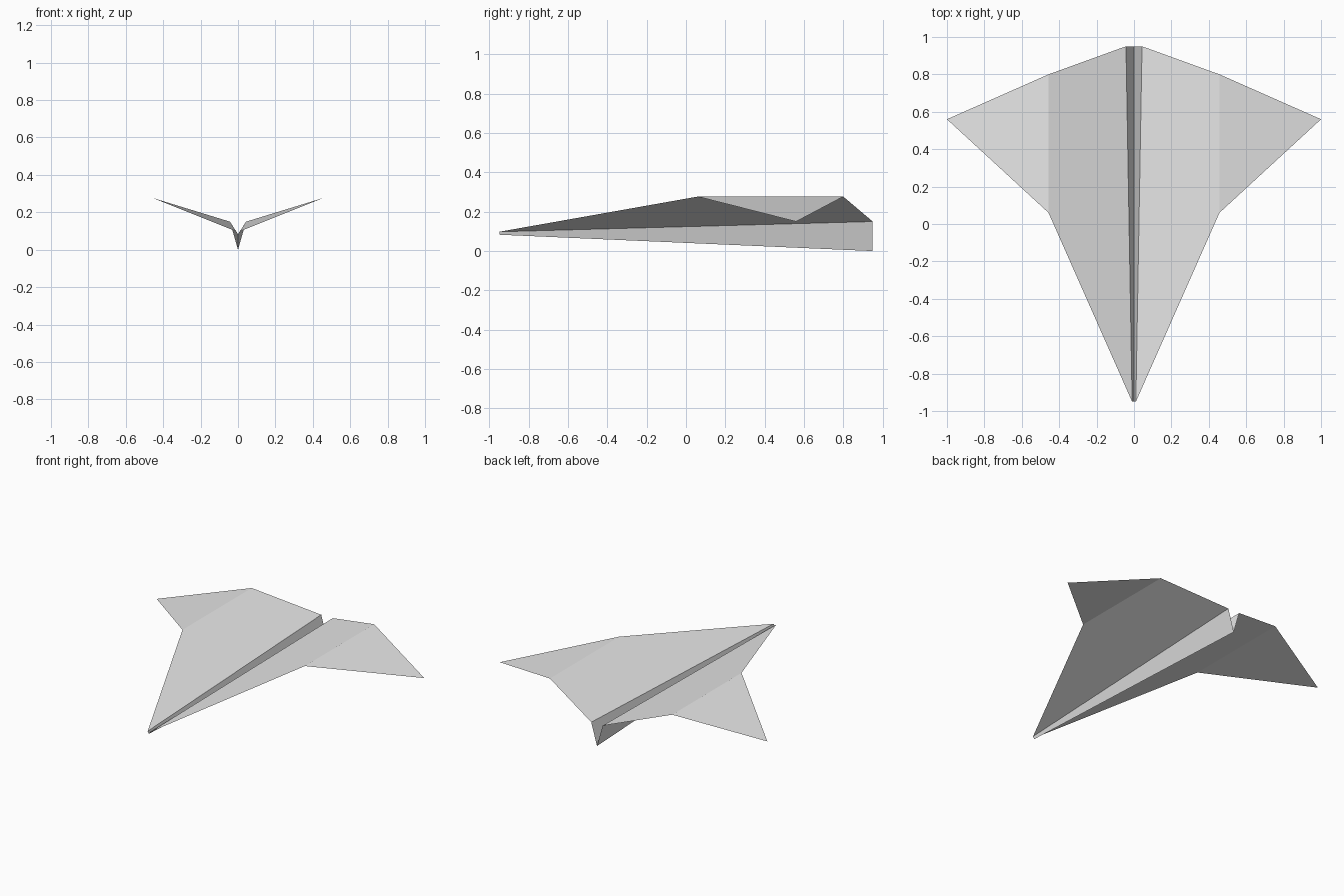
import bpy

cube = bpy.data.objects.get("Cube")
if cube:
    bpy.data.objects.remove(cube, do_unlink=True)

# One pale paper colour
paper = bpy.data.materials.new("pale grey paper")
paper.use_nodes = True
paper.diffuse_color = (0.8, 0.8, 0.8, 1)
paper.node_tree.nodes["Principled BSDF"].inputs["Base Color"].default_value = (0.8, 0.8, 0.8, 1)

# Fold points on the left half of the sheet
keel_nose = (0, -0.95, 0.083)
keel_tail = (0, 0.95, 0)
fold_nose = (0.01, -0.95, 0.098)
fold_tail = (0.043, 0.95, 0.15)
crease_front = (0.457, 0.06, 0.277)
crease_rear = (0.457, 0.80, 0.277)
wing_tip = (1.0, 0.56, 0.15)


def panel(name, points):
    """Single flat paper panel, mirrored across the keel."""
    mesh = bpy.data.meshes.new(name)
    mesh.from_pydata(points, [], [list(range(len(points)))])
    mesh.materials.append(paper)
    obj = bpy.data.objects.new(name, mesh)
    bpy.context.collection.objects.link(obj)
    mirror = obj.modifiers.new("mirror", 'MIRROR')
    mirror.use_axis = (True, False, False)
    return obj


# V-shaped keel, open along the top
panel("keel", [keel_nose, fold_nose, fold_tail, keel_tail])
# Main wings rising to the crease
panel("inner_wings", [fold_nose, crease_front, crease_rear, fold_tail])
# Outer flaps folded down beyond the crease
panel("wing_tips", [crease_front, wing_tip, crease_rear])
